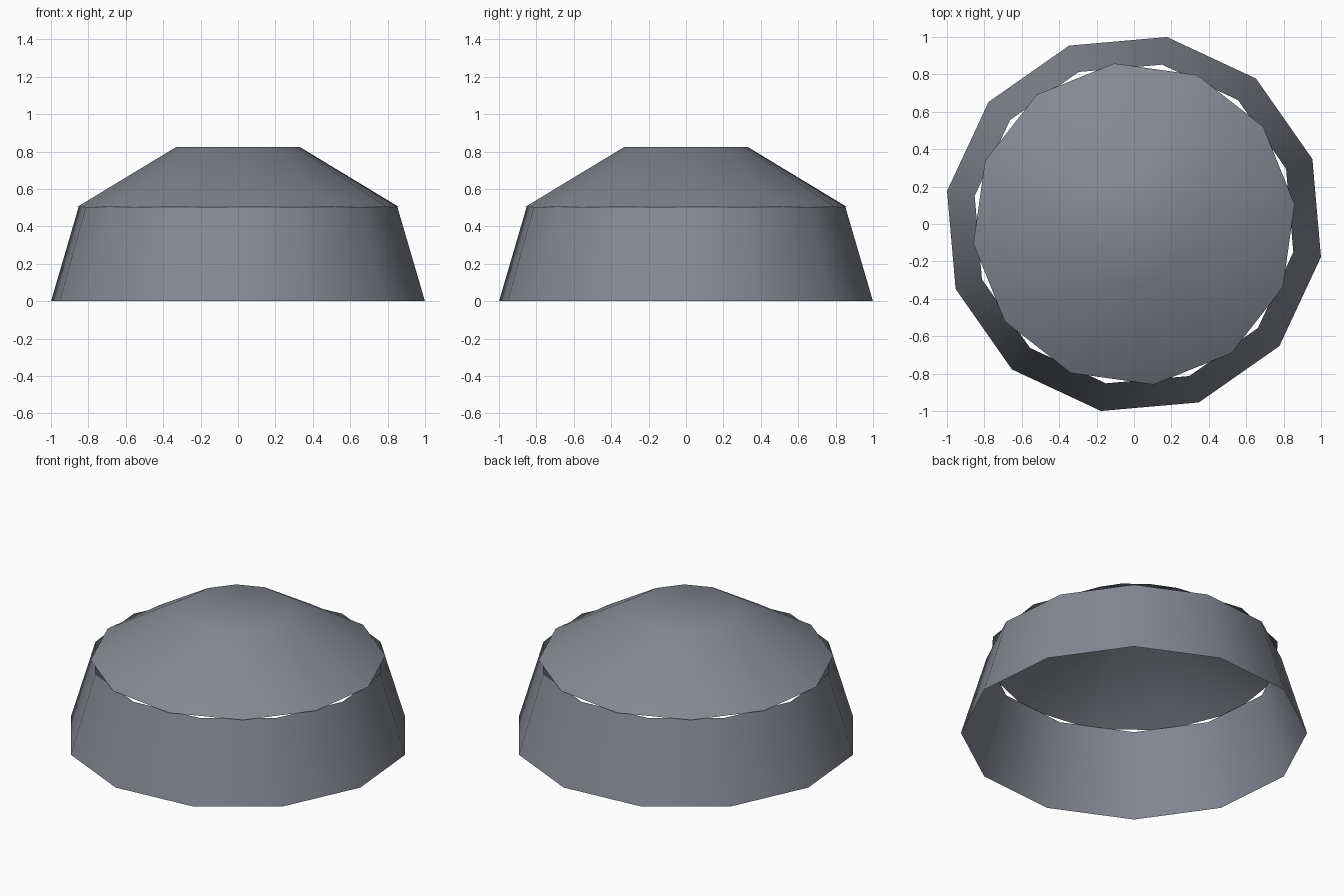
import bpy
import bmesh
from math import cos, sin, radians

SIDES = 12

cube = bpy.data.objects.get("Cube")
if cube:
    bpy.data.objects.remove(cube, do_unlink=True)

slate = bpy.data.materials.new("slate grey")
slate.use_nodes = True
colour = (0.235, 0.25, 0.29, 1)
slate.diffuse_color = colour
slate.node_tree.nodes["Principled BSDF"].inputs["Base Color"].default_value = colour


def tapered_shell(name, turn, rings, capped=False):
    """Thin faceted shell through (radius, height) rings, turned about z."""
    bm = bmesh.new()
    loops = []
    for radius, z in rings:
        angles = [radians(turn + 360 * i / SIDES) for i in range(SIDES)]
        loops.append([bm.verts.new((radius * cos(a), radius * sin(a), z)) for a in angles])
    for low, high in zip(loops, loops[1:]):
        for i in range(SIDES):
            j = (i + 1) % SIDES
            bm.faces.new((low[i], low[j], high[j], high[i]))
    if capped:
        bm.faces.new(loops[-1])
    for face in bm.faces:
        face.smooth = True
    mesh = bpy.data.meshes.new(name)
    bm.to_mesh(mesh)
    bm.free()
    mesh.materials.append(slate)
    obj = bpy.data.objects.new(name, mesh)
    bpy.context.collection.objects.link(obj)
    return obj


# Open flared wall
tapered_shell("skirt_wall", 20, [(1.015, 0), (0.865, 0.505)])

# Flat-topped roof, turned slightly against the wall
tapered_shell("domed_roof", 7, [(0.865, 0.505), (0.332, 0.825)], capped=True)
